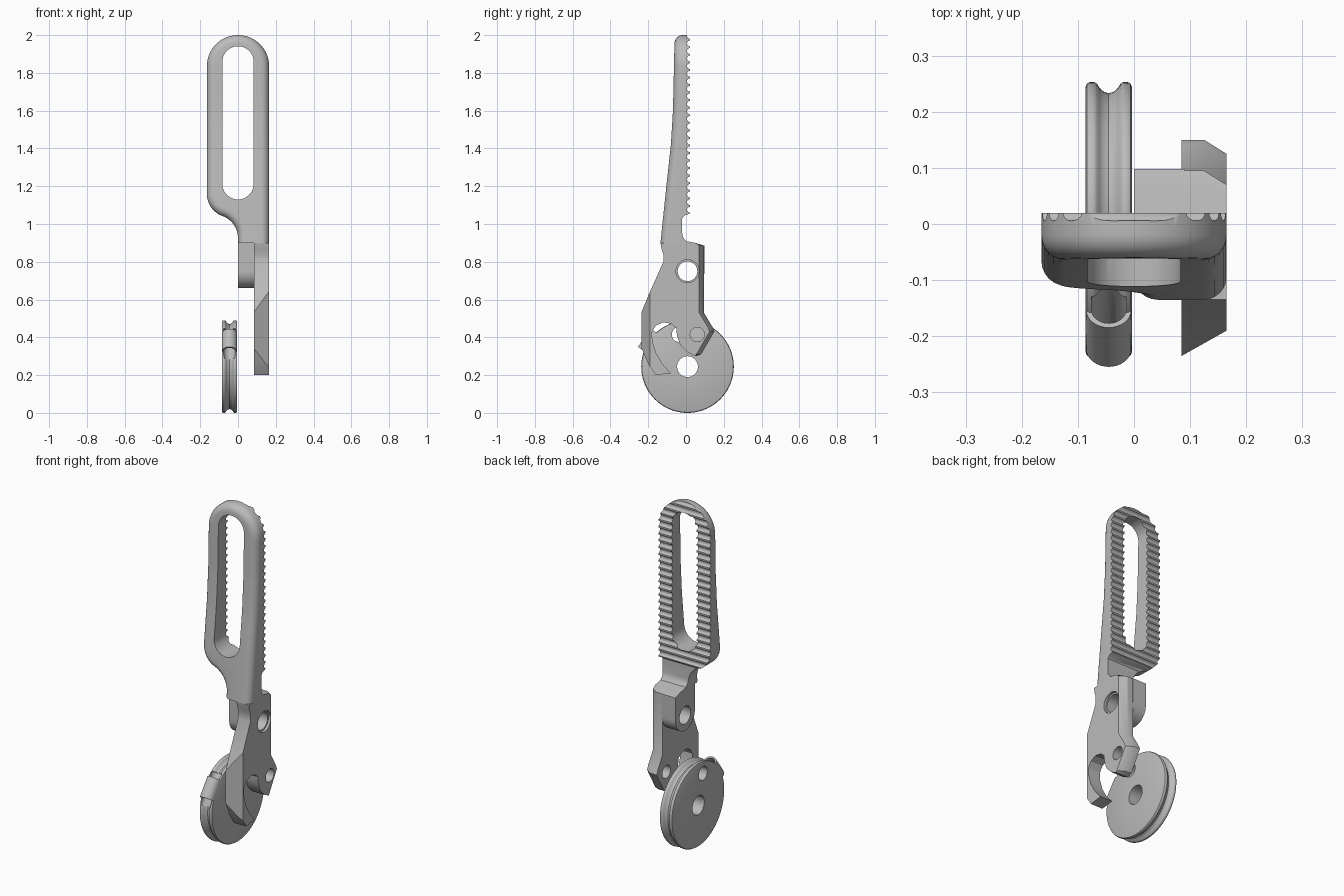
import bpy, bmesh
from math import sin, cos, pi, radians
from mathutils import Vector, Matrix

cube = bpy.data.objects.get("Cube")
if cube:
    bpy.data.objects.remove(cube)

steel = bpy.data.materials.new("plain_grey")
steel.use_nodes = True
GREY = (0.5, 0.5, 0.5, 1)
steel.diffuse_color = GREY
steel.node_tree.nodes["Principled BSDF"].inputs["Base Color"].default_value = GREY


def finish(name, bm):
    bmesh.ops.recalc_face_normals(bm, faces=bm.faces)
    me = bpy.data.meshes.new(name)
    bm.to_mesh(me)
    bm.free()
    me.materials.append(steel)
    ob = bpy.data.objects.new(name, me)
    bpy.context.collection.objects.link(ob)
    return ob


def loft(bm, rings, cap=True, loop=False):
    """Skin a list of equal-length rings of 3D points."""
    vs = [[bm.verts.new(p) for p in r] for r in rings]
    pairs = list(zip(vs, vs[1:])) + ([(vs[-1], vs[0])] if loop else [])
    for a, b in pairs:
        for i in range(len(a)):
            j = (i + 1) % len(a)
            bm.faces.new((a[i], a[j], b[j], b[i]))
    if cap:
        bm.faces.new(vs[0])
        bm.faces.new(vs[-1])


def arc(cx, cy, r, a0, a1, n):
    return [(cx + r * cos(radians(a0 + (a1 - a0) * i / n)),
             cy + r * sin(radians(a0 + (a1 - a0) * i / n))) for i in range(n + 1)]


def rod(bm, a, b, r, seg=32):
    a, b = Vector(a), Vector(b)
    d = b - a
    m = Matrix.Translation((a + b) / 2) @ d.to_track_quat('Z', 'Y').to_matrix().to_4x4()
    bmesh.ops.create_cone(bm, cap_ends=True, segments=seg, radius1=r, radius2=r,
                          depth=d.length, matrix=m)


def boolean(ob, cutter, op='DIFFERENCE'):
    mod = ob.modifiers.new("cut", 'BOOLEAN')
    mod.object, mod.operation, mod.solver = cutter, op, 'EXACT'
    bpy.context.view_layer.objects.active = ob
    bpy.ops.object.modifier_apply(modifier=mod.name)
    bpy.data.objects.remove(cutter)


def smooth(ob):
    bpy.ops.object.select_all(action='DESELECT')
    ob.select_set(True)
    bpy.context.view_layer.objects.active = ob
    bpy.ops.object.shade_smooth_by_angle(angle=radians(32))


def interp(table, z):
    for (z0, y0), (z1, y1) in zip(table, table[1:]):
        if z <= z1:
            t = max(0, (z - z0) / (z1 - z0))
            return y0 + t * (y1 - y0)
    return table[-1][1]


def inset(pts, d):
    """Offset a counter-clockwise outline inward with mitred corners."""
    out = []
    for i, p in enumerate(pts):
        p0, p, p1 = Vector(pts[i - 1]), Vector(p), Vector(pts[(i + 1) % len(pts)])
        e0, e1 = (p - p0).normalized(), (p1 - p).normalized()
        n0, n1 = Vector((-e0.y, e0.x)), Vector((-e1.y, e1.x))
        out.append(p + (n0 + n1) * d / (1 + n0.dot(n1)))
    return out


# Handle: rounded outline, filleted front edge, then bent to its side profile
FRONT = [(.9, -.135), (1.0, -.125), (1.2, -.104), (1.42, -.08), (1.6, -.069), (2, -.06)]
BACK = [(.9, .05), (.91, .0), (.93, -.016), (.95, -.02), (1.03, -.02), (1.045, -.008),
        (1.055, .02), (2, .02)]
outline = [(0, .8), (.165, .8)] + arc(0, 1.835, .165, 0, 180, 36)
outline += arc(-.04, 1.16, .125, 180, 250, 12) + arc(-.125, .925, .125, 70, 0, 12)
FIL = .042
rings = [[(x, 1, z) for x, z in outline]]
for k in range(7):
    a = k / 6 * pi / 2
    rings.append([(p[0], FIL * (1 - sin(a)), p[1]) for p in inset(outline, FIL * (1 - cos(a)))])
bm = bmesh.new()
loft(bm, rings)
cuts = sorted({z for z, _ in FRONT + BACK if z < 2} | {1.1 + .08 * i for i in range(11)})
for z in cuts:
    cut = bmesh.ops.bisect_plane(bm, geom=bm.verts[:] + bm.edges[:] + bm.faces[:],
                                 plane_co=(0, 0, z), plane_no=(0, 0, 1), clear_inner=z == .9)
    if z == .9:
        rim = [e for e in cut["geom_cut"] if isinstance(e, bmesh.types.BMEdge)]
        bmesh.ops.holes_fill(bm, edges=rim)
for v in bm.verts:
    v.co.y = interp(BACK, v.co.z) if v.co.y > .5 else v.co.y + interp(FRONT, v.co.z)
handle = finish("handle", bm)

# Long slot through the handle
bm = bmesh.new()
slot = arc(0, 1.858, .083, 0, 180, 24) + arc(0, 1.213, .083, 180, 360, 24)
loft(bm, [[(x, y, z) for x, z in slot] for y in (-.4, .3)])
boolean(handle, finish("slot_cutter", bm))

# Rounded grip grooves across the back
bm = bmesh.new()
for i in range(24):
    z = 1.076 + .04 * i
    rod(bm, (-.3, .021, z), (.3, .021, z), .0155, 16)
boolean(handle, finish("groove_cutter", bm))
smooth(handle)

# Side plate with hook; back edge points are chamfered on the outer face
fixed = [(-.135, .9), (-.13, .87), (-.12, .84), (-.12, .8), (-.2, .62), (-.237, .53),
         (-.237, .345), (-.2, .26), (-.16, .2), (-.08, .21), (-.125, .26), (-.16, .32),
         (-.178, .38), (-.18, .43), (-.16, .462), (-.12, .48), (-.08, .472), (-.052, .45),
         (-.048, .41), (-.03, .36), (.01, .32), (.05, .3)]
back = [(.08, .31), (.15, .43), (.14, .455), (.095, .53), (.095, .885)]
end = [(.05, .9)]
inner = fixed + back + end
outer = fixed + [(y - .025, z) for y, z in back] + end
bm = bmesh.new()
loft(bm, [[(x, y, z) for y, z in pts] for x, pts in ((.085, inner), (.125, inner), (.165, outer))])
cut = bmesh.ops.bisect_plane(bm, geom=bm.verts[:] + bm.edges[:] + bm.faces[:],
                             plane_co=(.165, -.19, 0), plane_no=(.045, -.08, 0), clear_outer=True)
bmesh.ops.holes_fill(bm, edges=[e for e in cut["geom_cut"] if isinstance(e, bmesh.types.BMEdge)])
plate = finish("side_plate", bm)

# Pivot boss beside the plate
bm = bmesh.new()
boss_side = arc(.008, .75, .09, 180, 360, 28) + [(.098, .885), (.05, .9), (-.082, .9)]
loft(bm, [[(x, y, z) for y, z in boss_side] for x in (0, .09)])
boss = finish("pivot_boss", bm)

# Pivot hole with a countersunk rim, and the small hole near the tip
for ob in (plate, boss):
    bm = bmesh.new()
    widths = ((-.1, .052), (.15, .052), (.15, .061), (.3, .061))
    loft(bm, [[(x, y, z) for y, z in arc(.008, .75, r, 0, 350, 35)] for x, r in widths])
    if ob == plate:
        rod(bm, (0, .06, .415), (.3, .06, .415), .038)
    boolean(ob, finish("hole_cutter", bm))
    smooth(ob)

# Grooved pulley wheel, turned around the x axis
CY, CZ, CX = .008, .245, -.045
half = [(.055, .041), (.237, .041), (.242, .039), (.245, .034), (.245, .026), (.242, .021),
        (.234, .016), (.228, .009)]
profile = half + [(.225, 0)] + [(r, -x) for r, x in reversed(half)]
N = 96
bm = bmesh.new()
loft(bm, [[(CX + x, CY + r * cos(2 * pi * i / N), CZ + r * sin(2 * pi * i / N))
           for r, x in profile] for i in range(N)], cap=False, loop=True)
wheel = finish("pulley_wheel", bm)

# Cable socket on the rim, bored through, and the off-centre wheel hole
low, high = Vector((CX, -.222, .326)), Vector((CX, -.152, .421))
bm = bmesh.new()
rod(bm, low, high, .0405)
boolean(wheel, finish("cable_socket", bm), 'UNION')
bm = bmesh.new()
rod(bm, low + (low - high) * .3, high + (high - low) * .3, .031)
rod(bm, (-.2, -.035, .415), (.1, -.035, .415), .04)
boolean(wheel, finish("bore_cutter", bm))
smooth(wheel)
